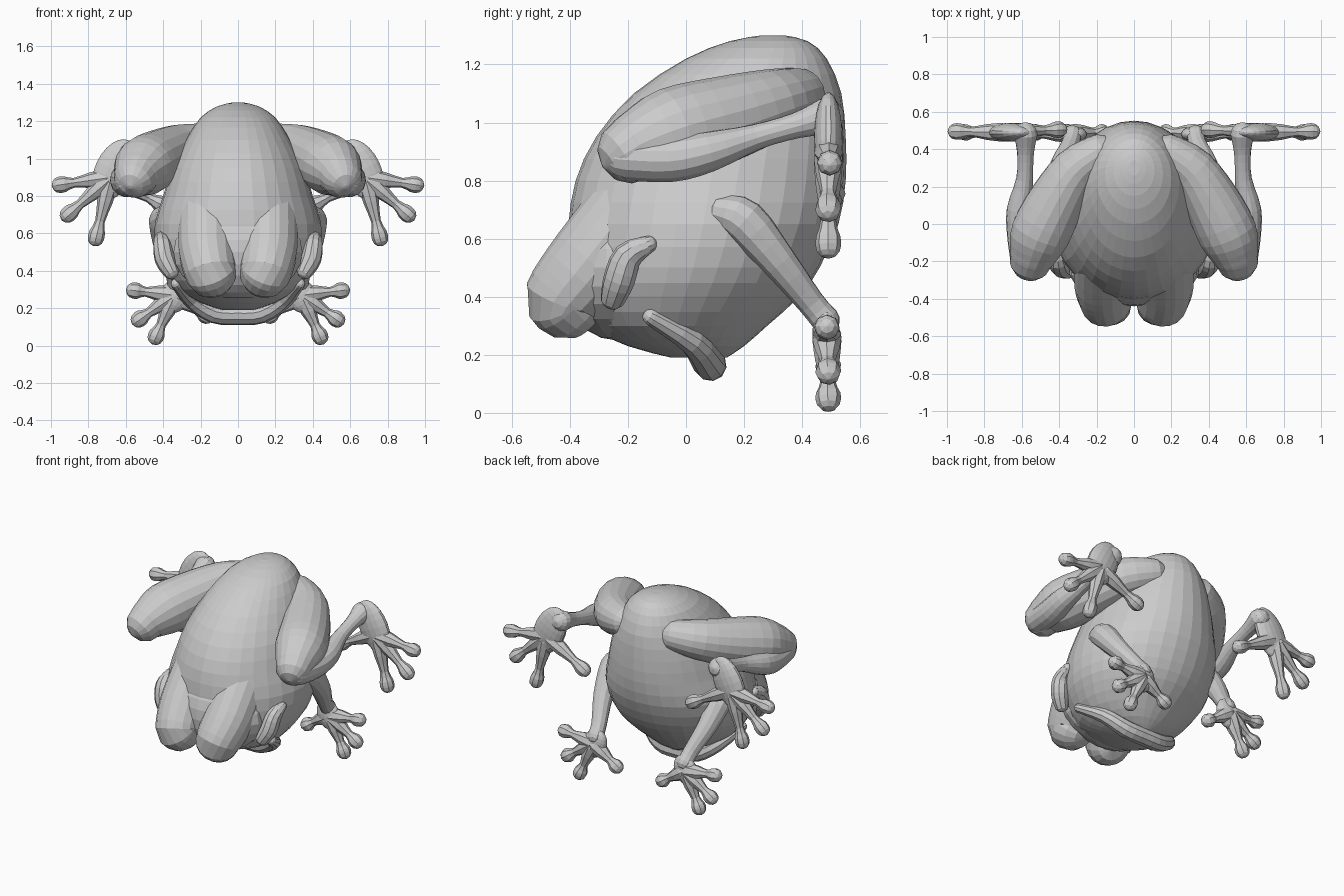
import bpy, bmesh, math
from mathutils import Vector

if "Cube" in bpy.data.objects:
    bpy.data.objects.remove(bpy.data.objects["Cube"])


def spline(rows, steps):
    # Catmull-Rom through rows of any length
    out = []
    for i in range(len(rows) - 1):
        a, b = rows[max(i - 1, 0)], rows[i]
        c, d = rows[i + 1], rows[min(i + 2, len(rows) - 1)]
        for s in range(steps):
            t = s / steps
            out.append([0.5 * (2 * q + (r - p) * t + (2 * p - 5 * q + 4 * r - w) * t * t
                               + (3 * q - p - 3 * r + w) * t ** 3)
                        for p, q, r, w in zip(a, b, c, d)])
    out.append(list(rows[-1]))
    return out


def skin(name, rings, mirror=False):
    bm = bmesh.new()
    vr = [[bm.verts.new(p) for p in ring] for ring in rings]
    n = len(vr[0])
    for a, b in zip(vr, vr[1:]):
        for i in range(n):
            j = (i + 1) % n
            bm.faces.new((a[i], a[j], b[j], b[i]))
    bm.faces.new(vr[0][::-1])
    bm.faces.new(vr[-1])
    bmesh.ops.recalc_face_normals(bm, faces=bm.faces)
    return finish(name, bm, mirror)


def finish(name, bm, mirror):
    me = bpy.data.meshes.new(name)
    bm.to_mesh(me)
    bm.free()
    ob = bpy.data.objects.new(name, me)
    bpy.context.collection.objects.link(ob)
    if mirror:
        ob.modifiers.new("Mirror", 'MIRROR')
    return ob


def limb(name, pts, sides=12, steps=3, mirror=True):
    # round-ended tube through (x, y, z, radius) points
    p = spline(pts, steps)
    pos = [Vector(q[:3]) for q in p]
    rad = [q[3] for q in p]
    t0 = (pos[1] - pos[0]).normalized()
    t1 = (pos[-1] - pos[-2]).normalized()
    path = []
    for a in (85, 55, 28):
        a = math.radians(a)
        path.append((pos[0] - t0 * rad[0] * math.sin(a), rad[0] * math.cos(a), t0))
    for i in range(len(pos)):
        t = (pos[min(i + 1, len(pos) - 1)] - pos[max(i - 1, 0)]).normalized()
        path.append((pos[i], rad[i], t))
    for a in (28, 55, 85):
        a = math.radians(a)
        path.append((pos[-1] + t1 * rad[-1] * math.sin(a), rad[-1] * math.cos(a), t1))
    u = t0.orthogonal().normalized()
    rings = []
    for c, r, t in path:
        u = (u - t * u.dot(t)).normalized()
        v = t.cross(u)
        rings.append([c + r * (u * math.cos(k * math.tau / sides) + v * math.sin(k * math.tau / sides))
                      for k in range(sides)])
    return skin(name, rings, mirror)


def pad(name, loc, size, tilt=0, mirror=True):
    # tilted ellipsoid
    bm = bmesh.new()
    bmesh.ops.create_uvsphere(bm, u_segments=18, v_segments=12, radius=1)
    c, s = math.cos(tilt), math.sin(tilt)
    for v in bm.verts:
        x, y, z = (v.co[i] * size[i] for i in range(3))
        v.co = (loc[0] + x * c + z * s, loc[1] + y, loc[2] - x * s + z * c)
    finish(name, bm, mirror)


def toes(name, palm, tips):
    for i, tip in enumerate(tips):
        a, b = Vector(palm), Vector(tip)
        pts = [(*a.lerp(b, f), r) for f, r in
               ((0.1, .05), (0.4, .042), (0.72, .026), (0.9, .042), (1, .044))]
        limb(f"{name}_{i + 1}", pts, 8, 2)


# Egg-shaped body: z, back y, belly y, half width
body = [(1.30, .26, .34, .03), (1.28, .15, .42, .11), (1.22, 0, .485, .2),
        (1.1, -.18, .535, .28), (.95, -.31, .55, .355), (.8, -.38, .55, .40),
        (.65, -.405, .525, .445), (.5, -.41, .46, .435), (.4, -.40, .39, .39),
        (.3, -.34, .28, .31), (.23, -.2, .2, .2), (.19, -.05, .14, .08)]
rings = []
for z, y0, y1, w in spline(body, 2):
    rings.append([(w * math.cos(k * math.tau / 32),
                   (y0 + y1) / 2 + (y1 - y0) / 2 * math.sin(k * math.tau / 32), z)
                  for k in range(32)])
skin("body", rings)

# Head: brow, bulging eye lobes, side folds and lower lip
pad("brow", (0, -.24, .50), (.35, .2, .25), 0, False)
limb("eye_lobe", [(.16, -.16, .72, .16), (.165, -.32, .52, .155), (.15, -.41, .41, .142),
                  (.145, -.415, .39, .136)], 18)
limb("side_fold", [(.36, -.25, .40, .045), (.39, -.23, .46, .055), (.405, -.2, .54, .05),
                   (.415, -.13, .58, .03)], 10)
limb("lower_lip", [(-.33, -.12, .33, .03), (-.25, .02, .245, .045), (-.13, .075, .175, .055),
                   (0, .085, .165, .055), (.13, .075, .175, .055), (.25, .02, .245, .045),
                   (.33, -.12, .33, .03)], 10, 3, False)

# Hind legs
limb("thigh", [(.19, .38, 1.09, .10), (.31, .29, 1.06, .125), (.41, .13, 1.01, .15),
               (.5, -.05, .96, .16), (.54, -.16, .92, .128), (.55, -.19, .905, .115)], 18)
limb("shank", [(.58, -.2, .88, .08), (.6, -.05, .875, .08), (.61, .08, .90, .07),
               (.585, .24, .95, .045), (.58, .38, .99, .045), (.58, .48, 1.02, .065)], 14)
pad("hind_foot", (.66, .49, .94), (.105, .05, .175), -.45)
toes("hind_toe", (.68, .49, .90), [(.952, .495, .86), (.91, .49, .70),
                                   (.76, .49, .575), (.40, .505, .75)])

# Front legs
limb("front_leg", [(.39, .13, .69, .06), (.40, .20, .66, .078), (.385, .32, .52, .062),
                   (.34, .43, .38, .048), (.33, .48, .32, .05)], 12)
pad("front_foot", (.335, .48, .27), (.08, .045, .10), -.45)
toes("front_toe", (.34, .485, .27), [(.555, .485, .295), (.53, .49, .14),
                                     (.44, .49, .047), (.17, .49, .16)])
